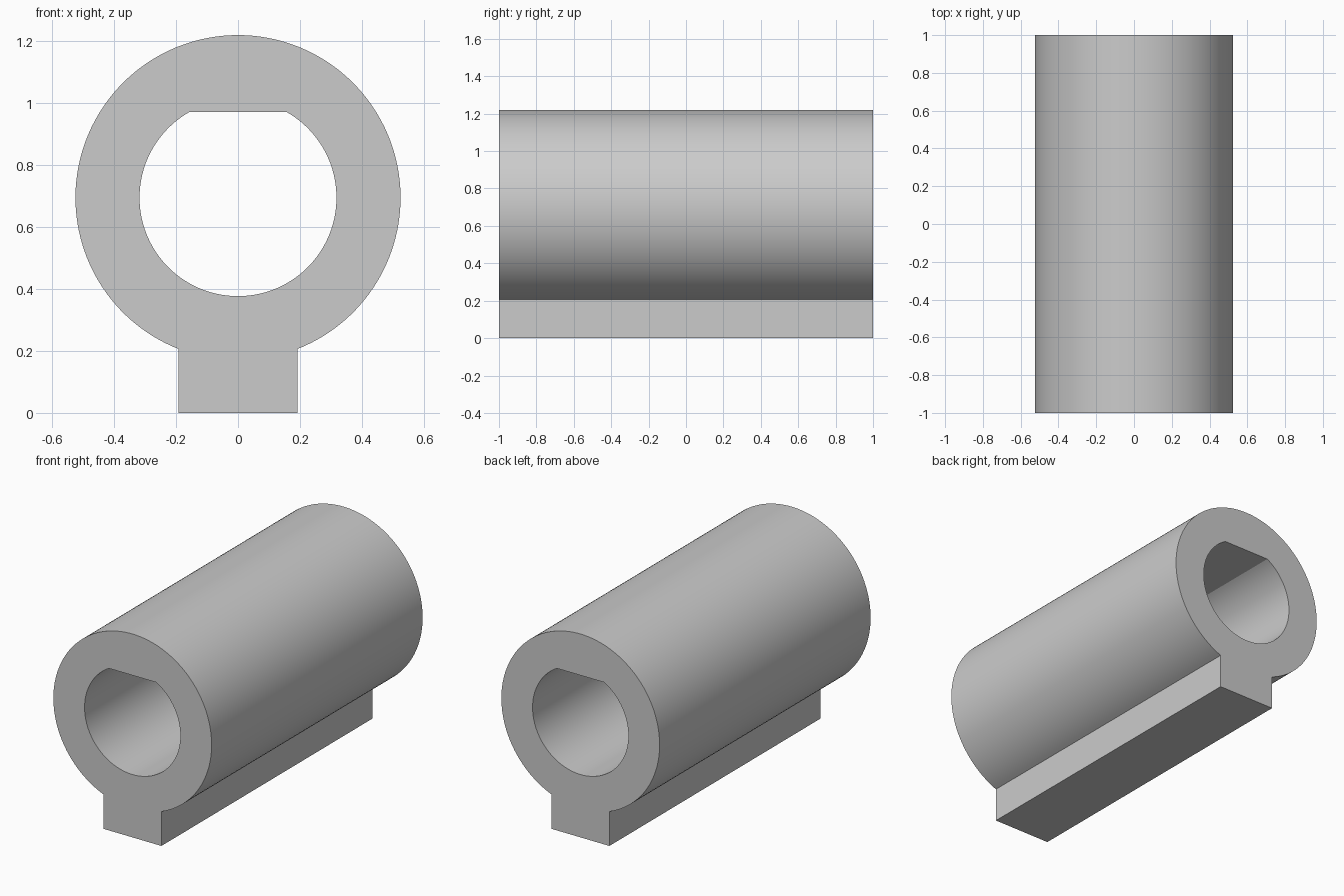
import bpy, bmesh
from math import asin, acos, cos, sin, pi, radians

cube = bpy.data.objects.get("Cube")
if cube:
    bpy.data.objects.remove(cube, do_unlink=True)

LENGTH = 2.0
CENTRE_Z = 0.695
OUTER_R = 0.525
BORE_R = 0.318
FLAT_H = 0.277      # height of the bore's flat above the axis
KEY_HALF = 0.192    # half width of the key
SEGMENTS = 128


def arc(radius, start, end):
    """Points in the x-z plane, both ends included."""
    return [(radius * cos(start + (end - start) * i / SEGMENTS),
             CENTRE_Z + radius * sin(start + (end - start) * i / SEGMENTS))
            for i in range(SEGMENTS + 1)]


# Outer profile: round body running into the square key
key_angle = asin(KEY_HALF / OUTER_R)
outer = arc(OUTER_R, -pi / 2 + key_angle, 3 * pi / 2 - key_angle)
outer += [(-KEY_HALF, 0), (KEY_HALF, 0)]

# Bore profile: circle closed by a flat on top
flat_angle = acos(FLAT_H / BORE_R)
bore = arc(BORE_R, pi / 2 + flat_angle, 5 * pi / 2 - flat_angle)

bm = bmesh.new()
cap_edges = {-1: [], 1: []}
for profile in (outer, bore):
    rings = {}
    for side in (-1, 1):
        ring = [bm.verts.new((x, side * LENGTH / 2, z)) for x, z in profile]
        cap_edges[side] += [bm.edges.new((ring[i - 1], ring[i])) for i in range(len(ring))]
        rings[side] = ring
    a, b = rings[-1], rings[1]
    for i in range(len(a)):
        bm.faces.new((a[i - 1], a[i], b[i], b[i - 1]))

# End faces with the bore left open
for side, edges in cap_edges.items():
    bmesh.ops.triangle_fill(bm, edges=edges, use_beauty=True, normal=(0, side, 0))
bmesh.ops.recalc_face_normals(bm, faces=bm.faces)

mesh = bpy.data.meshes.new("keyed_sleeve")
bm.to_mesh(mesh)
bm.free()
sleeve = bpy.data.objects.new("keyed_sleeve", mesh)
bpy.context.collection.objects.link(sleeve)

# Plain grey
grey = bpy.data.materials.new("light_grey")
grey.use_nodes = True
colour = (0.6, 0.6, 0.6, 1)
grey.diffuse_color = colour
grey.node_tree.nodes["Principled BSDF"].inputs["Base Color"].default_value = colour
mesh.materials.append(grey)

# Smooth round walls, crisp corners
bpy.ops.object.select_all(action='DESELECT')
sleeve.select_set(True)
bpy.context.view_layer.objects.active = sleeve
bpy.ops.object.shade_smooth_by_angle(angle=radians(20))
